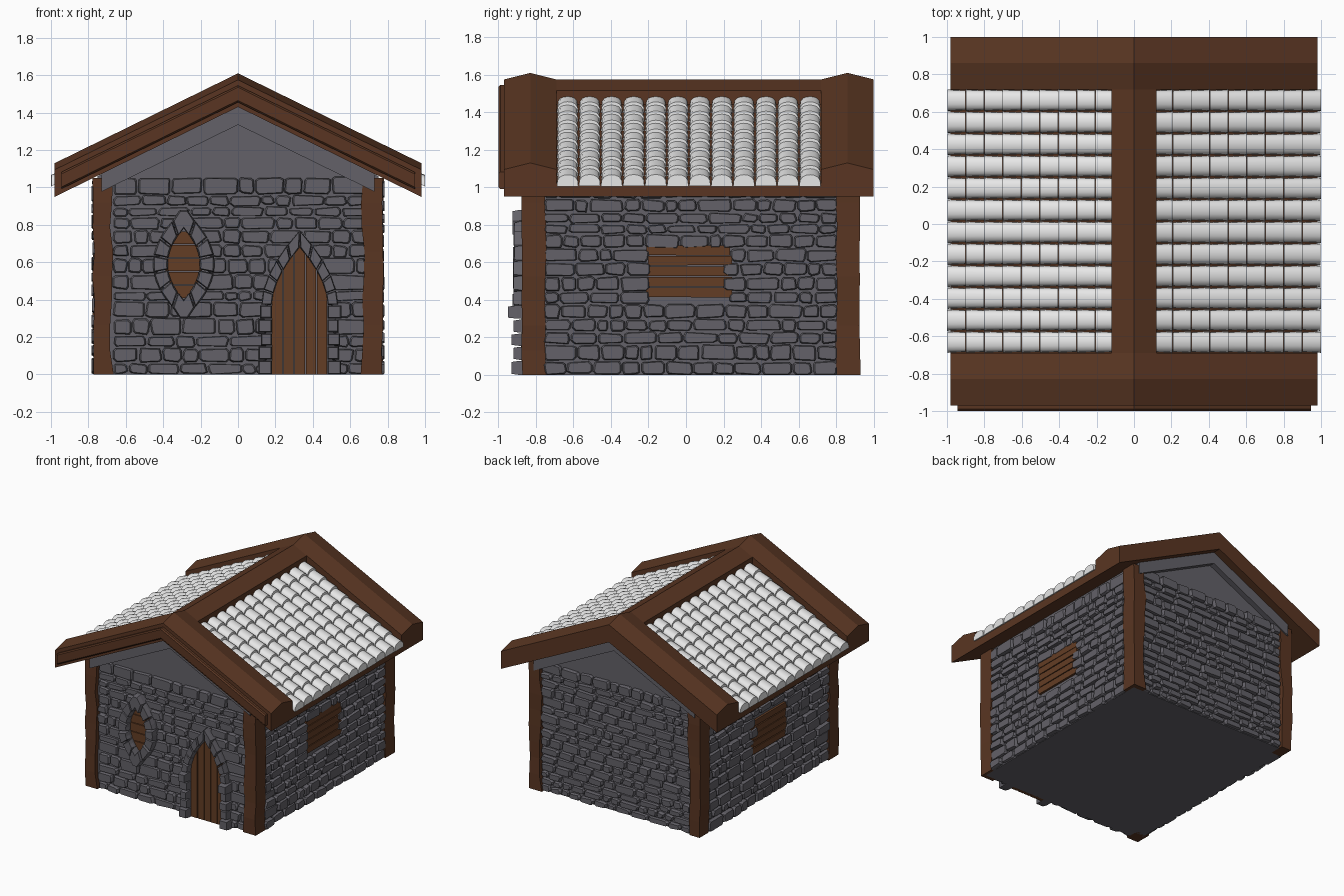
import bpy, bmesh, random
from mathutils import Vector

if "Cube" in bpy.data.objects:
    bpy.data.objects.remove(bpy.data.objects["Cube"])

random.seed(4)
rnd = random.uniform
SLOPE = 0.49


def material(name, rgb):
    m = bpy.data.materials.new(name)
    m.diffuse_color = (*rgb, 1)
    m.use_nodes = True
    m.node_tree.nodes["Principled BSDF"].inputs["Base Color"].default_value = m.diffuse_color
    return m


STONE = material("grey stone", (0.125, 0.12, 0.138))
WOOD = material("dark wood", (0.10, 0.036, 0.016))
PLANK = material("plank wood", (0.125, 0.047, 0.018))
TILE = material("pale tile", (0.8, 0.8, 0.8))


def finish(bm, name, mat, smooth=False):
    bmesh.ops.recalc_face_normals(bm, faces=bm.faces[:])
    me = bpy.data.meshes.new(name)
    bm.to_mesh(me)
    bm.free()
    me.materials.append(mat)
    ob = bpy.data.objects.new(name, me)
    bpy.context.collection.objects.link(ob)
    if smooth:
        bpy.ops.object.select_all(action='DESELECT')
        ob.select_set(True)
        bpy.context.view_layer.objects.active = ob
        bpy.ops.object.shade_smooth_by_angle(angle=0.7)
    return ob


def loft(bm, rings):
    """Closed solid through rings of equally many points."""
    vs = [[bm.verts.new(p) for p in r] for r in rings]
    n = len(vs[0])
    for a, b in zip(vs, vs[1:]):
        for i in range(n):
            bm.faces.new((a[i], a[(i + 1) % n], b[(i + 1) % n], b[i]))
    bm.faces.new(vs[0])
    bm.faces.new(vs[-1])


def prism(bm, pts, at, d0, d1, inset=0.0):
    """Outline (u, v) raised from depth d0 to d1, optionally with a worn edge."""
    pts = [Vector(p) for p in pts]
    c = sum(pts, Vector((0, 0))) / len(pts)
    rings = [(d0, 0), (d0 + (d1 - d0) * 0.6, 0), (d1, inset)] if inset else [(d0, 0), (d1, 0)]
    loft(bm, [[at(*(p + (c - p) * min(0.45, k / max((c - p).length, 1e-4))), d) for p in pts]
              for d, k in rings])


def roof_sweep(name, section, half, mat=WOOD):
    """Section (y, height at ridge) swept down both slopes to x = +-half."""
    bm = bmesh.new()
    loft(bm, [[(x, y, z - SLOPE * abs(x)) for y, z in section] for x in (-half, 0, half)])
    return finish(bm, name, mat)


# wall frames: (along, up, outward depth) -> world
front = lambda u, v, d: (u, -0.84 - d, v)
back = lambda u, v, d: (u, 0.89 + d, v)
right = lambda u, v, d: (0.75 + d, u, v)
left = lambda u, v, d: (-0.75 - d, u, v)

# solid house core with gable ends
bm = bmesh.new()
core = [(-0.75, 0), (0.75, 0), (0.75, 1.06), (0, 1.43), (-0.75, 1.06)]
loft(bm, [[(x, y, z) for x, z in core] for y in (-0.84, 0.89)])
finish(bm, "house_core", STONE)


# window and door outlines
def vesica(w, h, t):
    return w * (1 - t * t), h * t


def arch(w, h, s):
    return w * (1 - s ** 1.8), 0.37 + h * s


def arch_top(x):
    return 0.37 + 0.31 * max(0, 1 - abs(x) / 0.15) ** (1 / 1.8)


WX, WZ, DX = -0.29, 0.59, 0.33


def front_holes(z):
    out = []
    t = (z - WZ) / 0.25
    if abs(t) < 1:
        w = vesica(0.125, 0.25, t)[0]
        out.append((WX - w, WX + w))
    if z < 0.72:
        w = 0.17 if z < 0.37 else arch(0.18, 0.35, (z - 0.37) / 0.35)[0]
        out.append((DX - w, DX + w))
    return out


def side_holes(z):
    return [(-0.19 + rnd(-0.01, 0.01), 0.21 + rnd(-0.04, 0.03))] if 0.41 < z < 0.69 else []


# rubble stone courses
def stone(bm, at, u0, u1, v0, v1):
    g, c, j = 0.004, 0.012, 0.005
    u0, u1, v0, v1 = u0 + g, u1 - g, v0 + g, v1 - g
    c = min(c, (u1 - u0) * 0.3)
    pts = [(u0 + c, v0), (u1 - c, v0), (u1, v0 + c), (u1, v1 - c),
           (u1 - c, v1), (u0 + c, v1), (u0, v1 - c), (u0, v0 + c)]
    pts = [(u + rnd(-j, j), max(0, v + rnd(-j, j))) for u, v in pts]
    prism(bm, pts, at, -0.01, rnd(0.018, 0.034), 0.008)


def stone_wall(name, at, lo, hi, top, holes):
    bm = bmesh.new()
    z = 0.0
    while z < top - 0.01:
        h = rnd(0.055, 0.095)
        if top - z - h < 0.05:
            h = min(top - z, 0.1)
        spans, start = [], lo
        for a, b in holes(z + h / 2):
            spans.append((start, a))
            start = b
        spans.append((start, hi))
        for a, b in spans:
            u = a
            while u < b - 0.005:
                w = rnd(0.07, 0.19)
                if b - u - w < 0.06:
                    w = b - u
                stone(bm, at, u, u + w, z, z + h - rnd(0, 0.006))
                u += w
        z += h
    finish(bm, name, STONE)


stone_wall("front_stones", front, -0.67, 0.69, 1.06, front_holes)
stone_wall("back_stones", back, -0.68, 0.68, 1.06, lambda z: [])
stone_wall("right_stones", right, -0.76, 0.81, 1.04, side_holes)
stone_wall("left_stones", left, -0.76, 0.81, 1.04, side_holes)

# wavy timber corner posts
for name, sx, y0, y1 in (("front_left_post", -1, -0.875, -0.75), ("front_right_post", 1, -0.875, -0.75),
                         ("back_left_post", -1, 0.925, 0.80), ("back_right_post", 1, 0.925, 0.80)):
    bm = bmesh.new()
    rings = []
    for i in range(9):
        z = i * 1.05 / 8
        xi, xo = 0.67 + rnd(-0.015, 0.015), 0.775 + rnd(-0.008, 0.006)
        yi, yo = y1 + rnd(-0.006, 0.006), y0 + rnd(-0.004, 0.004)
        rings.append([(sx * xi, yo, z), (sx * xo, yo, z), (sx * xo, yi, z), (sx * xi, yi, z)])
    loft(bm, rings)
    finish(bm, name, WOOD)

# side window shutters
for name, at in (("right_window_planks", right), ("left_window_planks", left)):
    bm = bmesh.new()
    for i in range(5):
        z = 0.415 + i * 0.056
        a, b = -0.21 + rnd(-0.01, 0.01), 0.24 + rnd(-0.02, 0.01)
        prism(bm, [(a, z), (b, z + rnd(-.004, .004)), (b, z + 0.05), (a, z + 0.05)], at, -0.005, 0.018)
    finish(bm, name, PLANK)

# pointed oval window: planks and stone surround
bm = bmesh.new()
for i in range(5):
    t0 = -0.9 + i * 0.36
    ts = [t0, t0 + 0.17, t0 + 0.335]
    sides = [vesica(0.10, 0.20, t) for t in ts]
    prism(bm, [(WX + x, WZ + z) for x, z in sides] + [(WX - x, WZ + z) for x, z in sides[::-1]],
          front, -0.005, 0.02)
finish(bm, "oval_window_planks", PLANK)

bm = bmesh.new()
inner = lambda t: vesica(0.085, 0.19, t)
outer = lambda t: vesica(0.165, 0.29, t)
for s in (-1, 1):
    for i in range(5):
        a, b = -0.8 + i * 0.32 + 0.012, -0.8 + (i + 1) * 0.32 - 0.012
        m = (a + b) / 2
        pts = [inner(a), outer(a), outer(m), outer(b), inner(b), inner(m)]
        prism(bm, [(WX + s * x, WZ + z) for x, z in pts], front, -0.01, rnd(0.068, 0.082), 0.008)
    (ix, iz), (ox, oz) = inner(0.8), outer(0.8)      # key stones, top and bottom
    pts = [(0, 0.19), (ix, iz), (ox, oz), (0.02, 0.29), (-0.02, 0.29), (-ox, oz), (-ix, iz)]
    prism(bm, [(WX + x, WZ + s * z) for x, z in pts], front, -0.01, 0.085, 0.008)
finish(bm, "oval_window_surround", STONE)

# door planks
bm = bmesh.new()
for i in range(5):
    a = -0.15 + i * 0.06
    xs = [a + 0.003, a + 0.03, a + 0.057]
    prism(bm, [(DX + xs[0], 0), (DX + xs[2], 0)] + [(DX + x, arch_top(x) + 0.01) for x in xs[::-1]],
          front, -0.005, 0.028)
finish(bm, "door_planks", PLANK)

# door surround: jamb blocks, projecting caps, arch stones
bm = bmesh.new()
for s in (-1, 1):
    for z0, z1, d in ((0, .075, .09), (.08, .15, .08), (.155, .22, .09), (.225, .295, .08), (.30, .37, .11)):
        e = 0.215 + rnd(-0.008, 0.008)
        prism(bm, [(DX + s * x, z) for x, z in ((.148, z0), (e, z0), (e, z1), (.148, z1))],
              front, -0.01, d, 0.008)
    for i in range(5):
        a, b = i * 0.2 + 0.008, (i + 1) * 0.2 - 0.004
        pts = [arch(.15, .31, a), arch(.205, .40, a), arch(.205, .40, b), arch(.15, .31, b)]
        prism(bm, [(DX + s * x, z) for x, z in pts], front, -0.01, rnd(0.07, 0.085), 0.006)
finish(bm, "door_surround", STONE)

# gable mouldings under the roof
for name, a, b in (("front_gable_moulding", -0.885, -0.83), ("back_gable_moulding", 0.88, 0.935)):
    roof_sweep(name, [(a, 1.335), (b, 1.335), (b, 1.435), (a, 1.435)], 0.73, STONE)

# roof: end bands with peaked tops, deck, ridge, eave lip, front trim
for name, a, b in (("front_roof_band", -0.97, -0.69), ("back_roof_band", 0.72, 1.0)):
    roof_sweep(name, [(a, 1.43), (a, 1.575), ((a + b) / 2, 1.61), (b, 1.575), (b, 1.43)], 0.98)
roof_sweep("roof_deck", [(-0.70, 1.43), (-0.70, 1.50), (0.73, 1.50), (0.73, 1.43)], 0.98)
roof_sweep("roof_ridge", [(-0.70, 1.49), (-0.70, 1.575), (0.73, 1.575), (0.73, 1.49)], 0.12)
roof_sweep("front_roof_trim", [(-0.96, 1.455), (-0.99, 1.455), (-1.0, 1.465), (-1.0, 1.535),
                               (-0.99, 1.545), (-0.96, 1.545)], 0.945)

# barrel roof tiles, each row overlapping the one below
ARC = [(0.98, 0.0), (0.92, 0.5), (0.71, 0.8), (0.38, 0.95), (0, 1.0),
       (-0.38, 0.95), (-0.71, 0.8), (-0.92, 0.5), (-0.98, 0.0)]
for side, s in (("right", 1), ("left", -1)):
    bm = bmesh.new()
    step = (1.0 - 0.11) / 9
    for col in range(12):
        y = -0.69 + 1.41 / 12 * (col + 0.5)
        for row in range(9):
            x0 = 0.11 + row * step
            x1 = x0 + step + rnd(-0.004, 0.0)
            rings = []
            for x, r, h in ((x0, 0.054, 0.046), (x1, 0.0585, 0.062)):
                rings.append([(s * x, y + k * r, 1.495 - SLOPE * x + h * q) for k, q in ARC])
            loft(bm, rings)
    finish(bm, side + "_roof_tiles", TILE, smooth=True)
